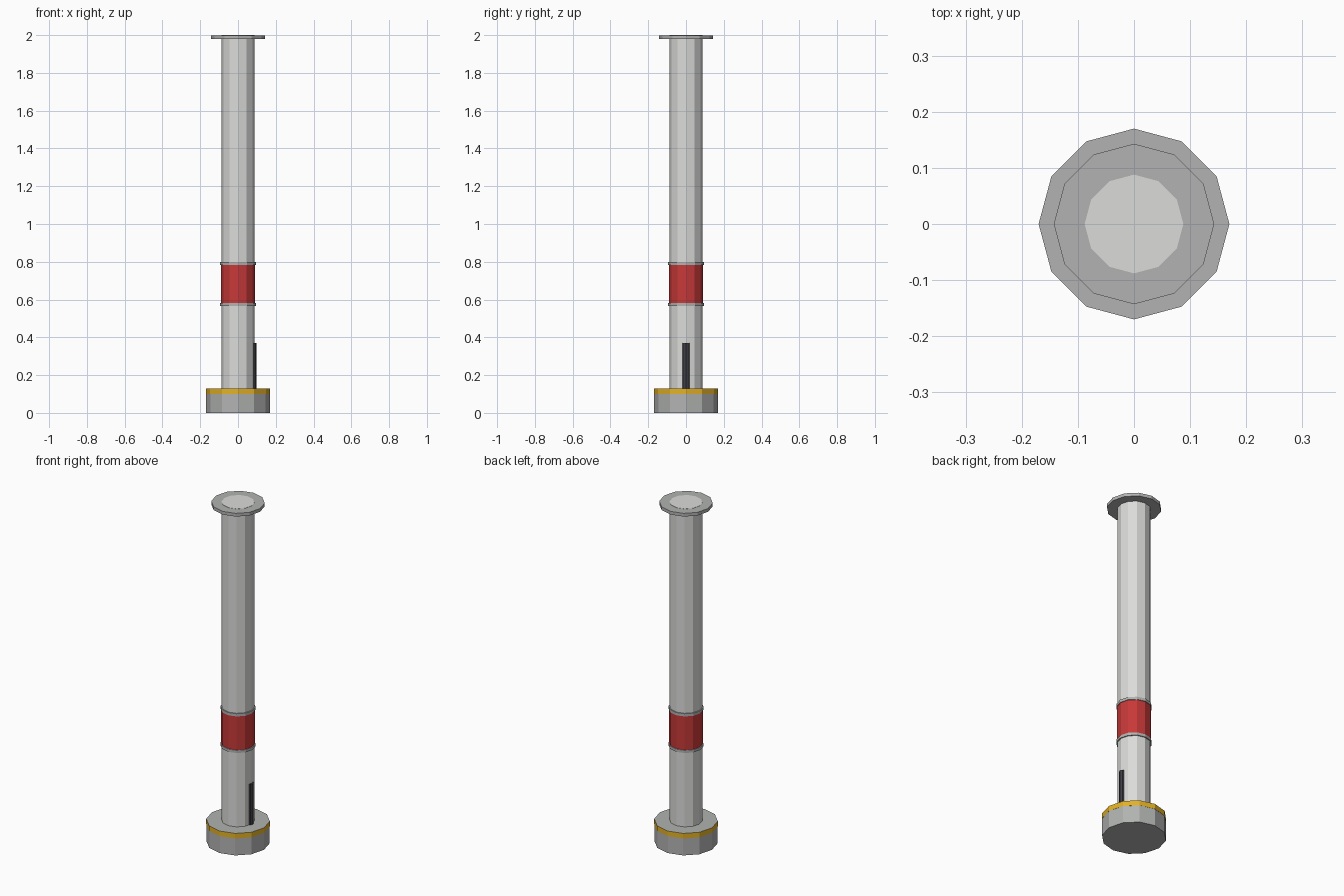
import bpy

cube = bpy.data.objects.get("Cube")
if cube:
    bpy.data.objects.remove(cube, do_unlink=True)


def material(name, r, g, b):
    m = bpy.data.materials.new(name)
    m.use_nodes = True
    m.diffuse_color = (r, g, b, 1)
    m.node_tree.nodes["Principled BSDF"].inputs["Base Color"].default_value = (r, g, b, 1)
    return m


light_grey = material("light grey", 0.71, 0.71, 0.70)
mid_grey = material("mid grey", 0.44, 0.45, 0.44)
red = material("red", 0.57, 0.04, 0.04)
yellow = material("yellow", 0.76, 0.44, 0.02)
charcoal = material("charcoal", 0.05, 0.05, 0.06)


def cylinder(name, radius, bottom, top, mat, x=0, sides=12):
    bpy.ops.mesh.primitive_cylinder_add(vertices=sides, radius=radius, depth=top - bottom,
                                        location=(x, 0, (bottom + top) / 2))
    ob = bpy.context.object
    ob.name = name
    ob.data.materials.append(mat)
    return ob


# Base with a painted rim whose upper cap is left grey
cylinder("base", 0.169, 0, 0.1, mid_grey)
rim = cylinder("base_rim", 0.17, 0.1, 0.13, yellow)
rim.data.materials.append(mid_grey)
for face in rim.data.polygons:
    if face.normal.z > 0.9:
        face.material_index = 1

# Pole, showing through the top flange
cylinder("pole", 0.088, 0.12, 2.0, light_grey)
cylinder("top_flange", 0.143, 1.98, 1.999, mid_grey)

# Painted band between two collars
cylinder("red_band", 0.09, 0.58, 0.782, red)
for name, z in (("lower_collar", 0.567), ("upper_collar", 0.782)):
    cylinder(name, 0.094, z, z + 0.016, mid_grey)

# Short conduit set into the side of the pole
cylinder("conduit", 0.021, 0.12, 0.37, charcoal, x=0.076, sides=8)
